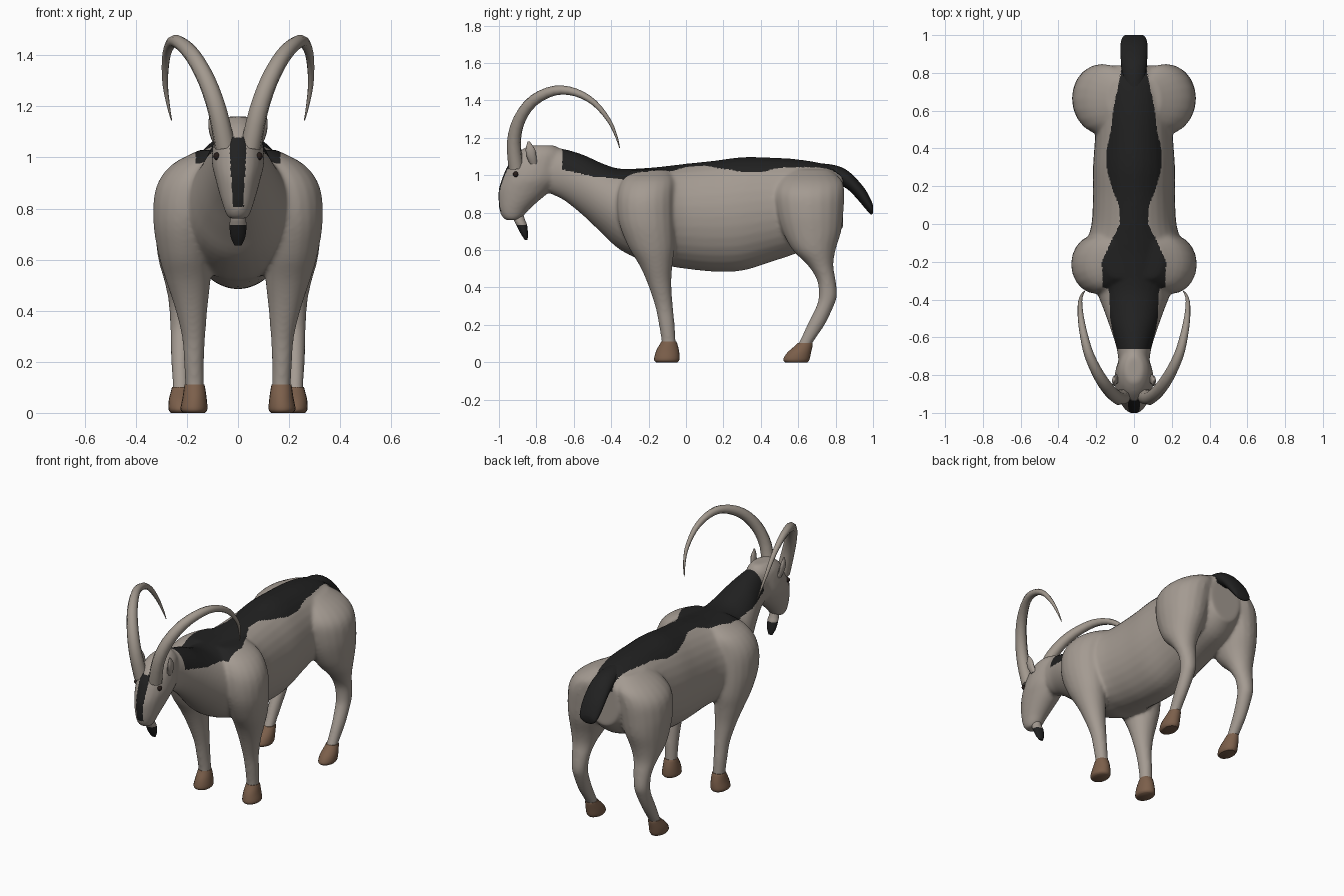
import bpy, bmesh, math
from mathutils import Vector

if "Cube" in bpy.data.objects:
    bpy.data.objects.remove(bpy.data.objects["Cube"])


def material(name, rgb):
    m = bpy.data.materials.new(name)
    m.diffuse_color = (*rgb, 1)
    m.use_nodes = True
    m.node_tree.nodes["Principled BSDF"].inputs["Base Color"].default_value = m.diffuse_color
    return m


FUR = material("taupe_fur", (0.37, 0.325, 0.285))
BLACK = material("black_fur", (0.015, 0.015, 0.015))
HOOF = material("brown_hoof", (0.20, 0.115, 0.07))
HORN = material("horn_grey", (0.36, 0.315, 0.27))
EYE = material("dark_eye", (0.02, 0.012, 0.01))


def refine(rows, steps=4):
    """Catmull-Rom interpolation of rows of numbers."""
    out = []
    n = len(rows)
    for i in range(n - 1):
        a, b, c, d = (rows[max(0, min(n - 1, i + k))] for k in (-1, 0, 1, 2))
        for s in range(steps):
            t = s / steps
            out.append([0.5 * (2 * q + (r - p) * t + (2 * p - 5 * q + 4 * r - w) * t * t
                               + (3 * q - p - 3 * r + w) * t ** 3)
                        for p, q, r, w in zip(a, b, c, d)])
    out.append(list(rows[-1]))
    return out


def lookup(table, y):
    """Linear interpolation of a (y, value) table."""
    for (a, u), (b, v) in zip(table, table[1:]):
        if a <= y <= b:
            return u + (v - u) * (y - a) / (b - a)
    return table[0][1] if y < table[0][0] else table[-1][1]


def loft(bm, axis, rows, sides=20, power=2.0, mirror=False):
    """Rounded sections along z or y; row = (t, x0, x1, s0, s1)."""
    for sx in ((1, -1) if mirror else (1,)):
        rings = []
        for t, x0, x1, s0, s1 in refine(rows):
            ring = []
            for k in range(sides):
                a = 2 * math.pi * k / sides
                c, s = math.cos(a), math.sin(a)
                c = math.copysign(abs(c) ** (2 / power), c)
                s = math.copysign(abs(s) ** (2 / power), s)
                x = sx * ((x0 + x1) / 2 + c * (x1 - x0) / 2)
                q = (s0 + s1) / 2 + s * (s1 - s0) / 2
                ring.append(bm.verts.new((x, q, t) if axis == "z" else (x, t, q)))
            rings.append(ring)
        for r0, r1 in zip(rings, rings[1:]):
            for k in range(sides):
                j = (k + 1) % sides
                bm.faces.new((r0[k], r0[j], r1[j], r1[k]))
        bm.faces.new(rings[0])
        bm.faces.new(rings[-1])


def finish(bm, name, mat, smooth=True):
    bmesh.ops.recalc_face_normals(bm, faces=bm.faces)
    me = bpy.data.meshes.new(name)
    bm.to_mesh(me)
    bm.free()
    me.materials.append(mat)
    ob = bpy.data.objects.new(name, me)
    bpy.context.collection.objects.link(ob)
    for p in me.polygons:
        p.use_smooth = smooth
    return ob


def sym(rows):
    return [(t, -w, w, a, b) for t, w, a, b in rows]


def part(name, mat, axis, rows, **kw):
    bm = bmesh.new()
    loft(bm, axis, rows, **kw)
    ob = finish(bm, name, mat)
    bpy.context.view_layer.objects.active = ob
    bpy.ops.object.select_all(action='DESELECT')
    ob.select_set(True)
    bpy.ops.object.shade_smooth_by_angle(angle=math.radians(50))
    return ob


# Skin: trunk with neck, head and four legs, fused into one surface
skin = bmesh.new()
trunk = [(-.80, .07, .95, 1.12), (-.72, .082, .90, 1.145), (-.65, .094, .865, 1.14),
         (-.55, .126, .785, 1.11), (-.45, .162, .69, 1.065), (-.35, .20, .60, 1.035),
         (-.20, .245, .53, 1.04), (-.10, .25, .515, 1.05), (0, .225, .50, 1.062),
         (.15, .217, .485, 1.078), (.30, .217, .49, 1.097), (.45, .207, .535, 1.095),
         (.60, .20, .585, 1.085), (.75, .18, .64, 1.058), (.84, .11, .72, 1.015)]
loft(skin, "y", sym(trunk), sides=32, power=2.0)
head = [(.76, .035, -.965, -.895), (.78, .048, -.985, -.87), (.815, .06, -.998, -.84),
        (.86, .074, -1.003, -.79), (.92, .09, -1.003, -.72), (.98, .103, -.985, -.67),
        (1.05, .098, -.955, -.66), (1.12, .08, -.90, -.66), (1.16, .045, -.84, -.70)]
loft(skin, "z", sym(head))
front_leg = [(.06, .135, .205, -.13, -.05), (.12, .133, .207, -.132, -.055),
             (.20, .133, .212, -.145, -.06), (.30, .128, .22, -.165, -.07),
             (.42, .118, .25, -.205, -.078), (.52, .107, .283, -.25, -.072),
             (.62, .10, .312, -.31, -.06), (.75, .08, .332, -.36, -.06),
             (.88, .05, .322, -.37, -.06), (.97, .03, .262, -.345, -.06),
             (1.03, .02, .15, -.29, -.09)]
loft(skin, "z", front_leg, mirror=True)
hind_leg = [(.06, .19, .26, .575, .665), (.10, .19, .256, .60, .675),
            (.20, .188, .262, .648, .742), (.30, .178, .264, .697, .79),
            (.36, .173, .267, .71, .808), (.44, .163, .273, .70, .80),
            (.52, .145, .29, .65, .788), (.60, .11, .312, .57, .80),
            (.70, .07, .324, .515, .83), (.80, .04, .328, .485, .842),
            (.90, .02, .312, .475, .847), (.97, .0, .25, .495, .835),
            (1.03, .0, .14, .54, .77)]
loft(skin, "z", hind_leg, mirror=True)
body = finish(skin, "body", FUR)
rm = body.modifiers.new("fuse", 'REMESH')
rm.mode, rm.voxel_size = 'VOXEL', 0.009
sm = body.modifiers.new("soften", 'SMOOTH')
sm.factor, sm.iterations = 0.5, 12
fused = bpy.data.meshes.new_from_object(body.evaluated_get(bpy.context.evaluated_depsgraph_get()))
body.modifiers.clear()
body.data = fused
fused.materials.clear()
fused.materials.append(FUR)
fused.materials.append(BLACK)

# Black back stripe and face blaze, chosen by position
width = [(-.66, .10), (-.5, .155), (-.3, .165), (-.2, .17), (-.1, .125), (0, .075), (.1, .08),
         (.2, .12), (.3, .145), (.4, .145), (.5, .12), (.6, .11), (.8, .07)]
floor = [(-.66, 1.03), (-.5, .995), (-.35, .98), (-.2, .96), (0, .95)]
for p in fused.polygons:
    p.use_smooth = True
    x, y, z = p.center
    back = y > -.66 and abs(x) < lookup(width, y) and z > lookup(floor, y)
    blaze = y < -.88 and p.normal.y < -.2 and .81 < z < 1.08 and abs(x) < .022 + .06 * max(0, z - .85)
    p.material_index = 1 if back or blaze else 0

# Hooves
part("front_hooves", HOOF, "z",
     [(0, .13, .213, -.16, -.045), (.015, .12, .225, -.171, -.035), (.06, .123, .217, -.16, -.037),
      (.10, .129, .211, -.138, -.047), (.112, .132, .208, -.132, -.053)], mirror=True)
part("hind_hooves", HOOF, "z",
     [(0, .182, .263, .53, .65), (.015, .175, .272, .52, .66), (.05, .177, .271, .54, .668),
      (.09, .185, .261, .585, .677), (.102, .188, .258, .597, .677)], mirror=True)

# Tail
part("tail", BLACK, "y", sym([(.68, .05, .98, 1.066), (.76, .06, .97, 1.06), (.82, .066, .95, 1.047),
                              (.87, .07, .92, 1.02), (.92, .072, .868, .972), (.96, .07, .82, .922),
                              (.99, .06, .79, .867), (1.0, .045, .80, .84)]))

# Beard: black tuft under a grey chin
beard = part("beard", BLACK, "z", sym([(.655, .014, -.862, -.847), (.69, .029, -.885, -.845),
                                       (.735, .033, -.908, -.85), (.76, .030, -.92, -.86),
                                       (.79, .025, -.925, -.87)]))
beard.data.materials.append(FUR)
for p in beard.data.polygons:
    p.material_index = 1 if p.center.z > .737 else 0

# Ears
part("ears", FUR, "z", [(1.06, .07, .10, -.835, -.795), (1.10, .085, .113, -.852, -.80),
                        (1.14, .092, .116, -.857, -.808), (1.18, .102, .108, -.847, -.835)],
     sides=12, mirror=True)

# Eyes
eyes = bmesh.new()
for sx in (1, -1):
    ball = bmesh.ops.create_uvsphere(eyes, u_segments=12, v_segments=8, radius=.015)["verts"]
    bmesh.ops.translate(eyes, verts=ball, vec=Vector((sx * .082, -.91, 1.005)))
finish(eyes, "eyes", EYE)

# Horns: tapering swept curves, one per side
path = refine([(.05, -.908, 1.04, .042), (.08, -.92, 1.18, .038), (.122, -.89, 1.30, .035),
               (.178, -.815, 1.40, .031), (.235, -.70, 1.453, .026), (.265, -.59, 1.443, .021),
               (.282, -.49, 1.387, .016), (.285, -.41, 1.29, .011), (.272, -.37, 1.20, .006),
               (.26, -.355, 1.145, .002)], 3)
for side, sx in (("left", 1), ("right", -1)):
    cu = bpy.data.curves.new("horn_path", 'CURVE')
    cu.dimensions, cu.bevel_depth, cu.bevel_resolution, cu.use_fill_caps = '3D', 1.0, 2, True
    sp = cu.splines.new('POLY')
    sp.points.add(len(path) - 1)
    for pt, (x, y, z, r) in zip(sp.points, path):
        pt.co, pt.radius = (sx * x, y, z, 1), r
    tmp = bpy.data.objects.new("horn_path", cu)
    bpy.context.collection.objects.link(tmp)
    me = bpy.data.meshes.new_from_object(tmp.evaluated_get(bpy.context.evaluated_depsgraph_get()))
    bpy.data.objects.remove(tmp)
    bm = bmesh.new()
    bm.from_mesh(me)
    finish(bm, side + "_horn", HORN)
